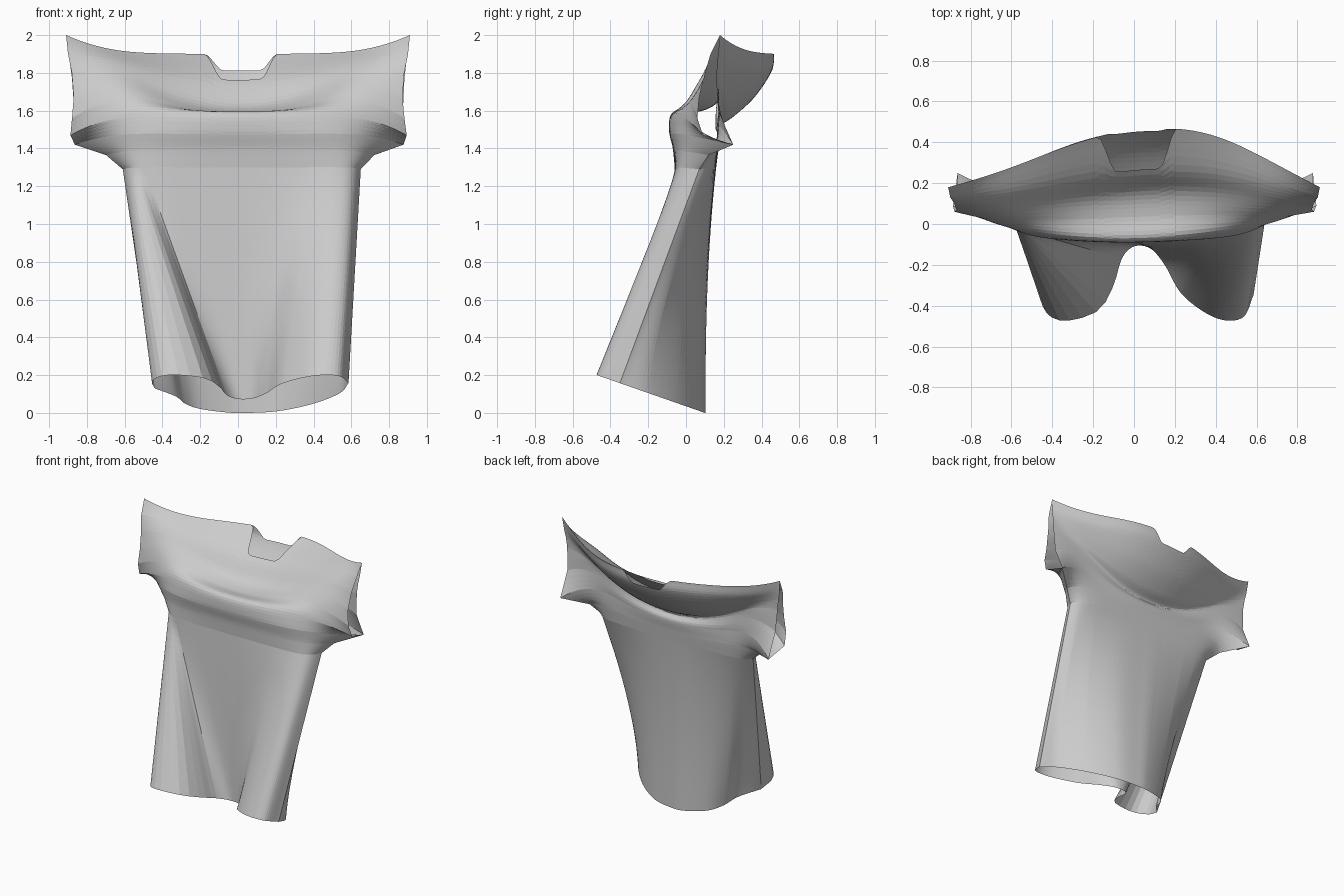
import bpy, bmesh
from mathutils import Vector

cube = bpy.data.objects.get("Cube")
if cube:
    bpy.data.objects.remove(cube, do_unlink=True)

COLUMNS, LOWER_ROWS, UPPER_ROWS = 84, 26, 32

# Hem outline of each panel: (position across the panel, x, y)
FRONT_HEM = [(-1, -.44, -.27), (-.95, -.455, -.38), (-.9, -.4, -.46), (-.86, -.3, -.47),
             (-.82, -.17, -.42), (-.78, -.1, -.3), (-.72, -.06, -.17), (-.45, 0, -.11),
             (0, .08, -.12), (.3, .15, -.2), (.55, .24, -.35), (.75, .4, -.46),
             (.87, .53, -.46), (1, .585, -.35)]
BACK_HEM = [(-1, -.44, -.27), (-.85, -.33, -.15), (-.7, -.28, -.04), (-.5, -.2, .04),
            (-.2, -.05, .095), (0, .06, .1), (.3, .22, .07), (.6, .4, -.04),
            (.85, .54, -.2), (1, .585, -.35)]

# Chest profiles (y, z) from the armpit level up to the shoulder seam
FRONT_MID = [(-.06, 1.3), (-.07, 1.4), (-.09, 1.5), (-.07, 1.59),
             (.04, 1.59), (.15, 1.63), (.26, 1.76), (.46, 1.9)]
FRONT_SIDE = [(-.04, 1.3), (-.03, 1.4), (-.025, 1.5), (-.01, 1.6),
              (.04, 1.69), (.11, 1.77), (.19, 1.85), (.31, 1.915)]
BACK_MID = [(.16, 1.3), (.17, 1.38), (.18, 1.46), (.16, 1.51),
            (.24, 1.56), (.36, 1.67), (.45, 1.81), (.46, 1.9)]
BACK_SIDE = [(.14, 1.3), (.16, 1.42), (.17, 1.55), (.17, 1.67),
             (.19, 1.71), (.24, 1.77), (.29, 1.84), (.31, 1.915)]

# Sleeve edges (x, y, z): armpit, sleeve seam, then the open cuff
SEAM = [(.63, .07, 1.29), (.71, .12, 1.365), (.87, .25, 1.42)]
FRONT_CUFF = SEAM + [(.89, .09, 1.47), (.88, .06, 1.56), (.87, .07, 1.67),
                     (.88, .1, 1.8), (.9, .13, 1.9), (.91, .18, 2)]
BACK_CUFF = SEAM + [(.87, .17, 1.6), (.88, .16, 1.77), (.89, .165, 1.85),
                    (.9, .17, 1.9), (.905, .175, 1.95), (.91, .18, 2)]


def spline(points, t):
    """Smooth curve through evenly spaced points, t from 0 to 1."""
    pts = [Vector(p) for p in points]
    s = min(max(t, 0), 1) * (len(pts) - 1)
    i = min(int(s), len(pts) - 2)
    f = s - i
    b, c = pts[i], pts[i + 1]
    a = pts[i - 1] if i else b * 2 - c
    d = pts[i + 2] if i + 2 < len(pts) else c * 2 - b
    return (b * 2 + (c - a) * f + (a * 2 - b * 5 + c * 4 - d) * f ** 2
            + (b * 3 - a - c * 3 + d) * f ** 3) / 2


def polyline(points, t):
    """Straight segments through evenly spaced points."""
    s = t * (len(points) - 1)
    i = min(int(s), len(points) - 2)
    return Vector(points[i]).lerp(Vector(points[i + 1]), s - i)


def hem_point(table, u):
    """Point on the sloping hem for a position across the panel."""
    n = len(table) - 1
    i = max(k for k in range(n) if table[k][0] <= u or k == 0)
    f = (u - table[i][0]) / (table[i + 1][0] - table[i][0])
    p = spline([row[1:] for row in table], (i + f) / n)
    return Vector((p.x, p.y, .035 - .35 * p.y))


def chest_point(mid, side, cuff, u, v):
    """Blend the three profiles evenly from the middle to the cuff."""
    m, s, e = spline(mid, v), spline(side, v), polyline(cuff, v)
    w, k = u * u, .75 ** 2
    total = Vector((e.y, e.z)) - m
    c = (total - (s - m) / k) / (1 - k ** 3)
    p = m + (total - c) * w + c * w ** 4
    x = u * (.63 * (1.3 - .3 * w) + (e.x - .63) * w * w) + .02 * (1 - v) ** 4
    return Vector((x, p.x + .1 * u * (1 - w) * v * v, p.y))


def step(a, b, x):
    t = min(max((x - a) / (b - a), 0), 1)
    return t * t * (3 - 2 * t)


def add_panel(bm, hem, mid, side, cuff, ease):
    rows = []
    for r in range(LOWER_ROWS + UPPER_ROWS + 1):
        row = []
        for c in range(COLUMNS + 1):
            t = 2 * c / COLUMNS - 1
            u = t * (1.2 - .2 * t * t)
            if r < LOWER_ROWS:
                f = r / LOWER_ROWS
                low, high = hem_point(hem, u), chest_point(mid, side, cuff, u, 0)
                p = low.lerp(high, f)
                p.y = low.y + (high.y - low.y) * f ** (1 + ease * (1 - u * u))
            else:
                # Neckline cut down in the middle
                x = chest_point(mid, side, cuff, u, 1).x
                neck = step(-.18, -.08, x) * (1 - step(.12, .21, x))
                v = (r - LOWER_ROWS) / UPPER_ROWS * (1 - .14 * neck)
                p = chest_point(mid, side, cuff, u, v)
            row.append(bm.verts.new(p))
        rows.append(row)
    for low, high in zip(rows, rows[1:]):
        for c in range(COLUMNS):
            quad = (low[c], low[c + 1], high[c + 1], high[c])
            bm.faces.new(quad if mid is FRONT_MID else quad[::-1])


# Shirt: two draped panels sewn along the sides, sleeves and shoulders
bm = bmesh.new()
add_panel(bm, FRONT_HEM, FRONT_MID, FRONT_SIDE, FRONT_CUFF, 0)
add_panel(bm, BACK_HEM, BACK_MID, BACK_SIDE, BACK_CUFF, 1.5)
bmesh.ops.remove_doubles(bm, verts=[v for v in bm.verts if v.is_boundary], dist=.003)
bmesh.ops.triangulate(bm, faces=bm.faces[:])
mesh = bpy.data.meshes.new("shirt")
bm.to_mesh(mesh)
bm.free()
shirt = bpy.data.objects.new("shirt", mesh)
bpy.context.collection.objects.link(shirt)

# Plain cloth colour
cloth = bpy.data.materials.new("light_grey_cloth")
cloth.use_nodes = True
colour = (.6, .6, .6, 1)
cloth.diffuse_color = colour
cloth.node_tree.nodes["Principled BSDF"].inputs["Base Color"].default_value = colour
mesh.materials.append(cloth)
